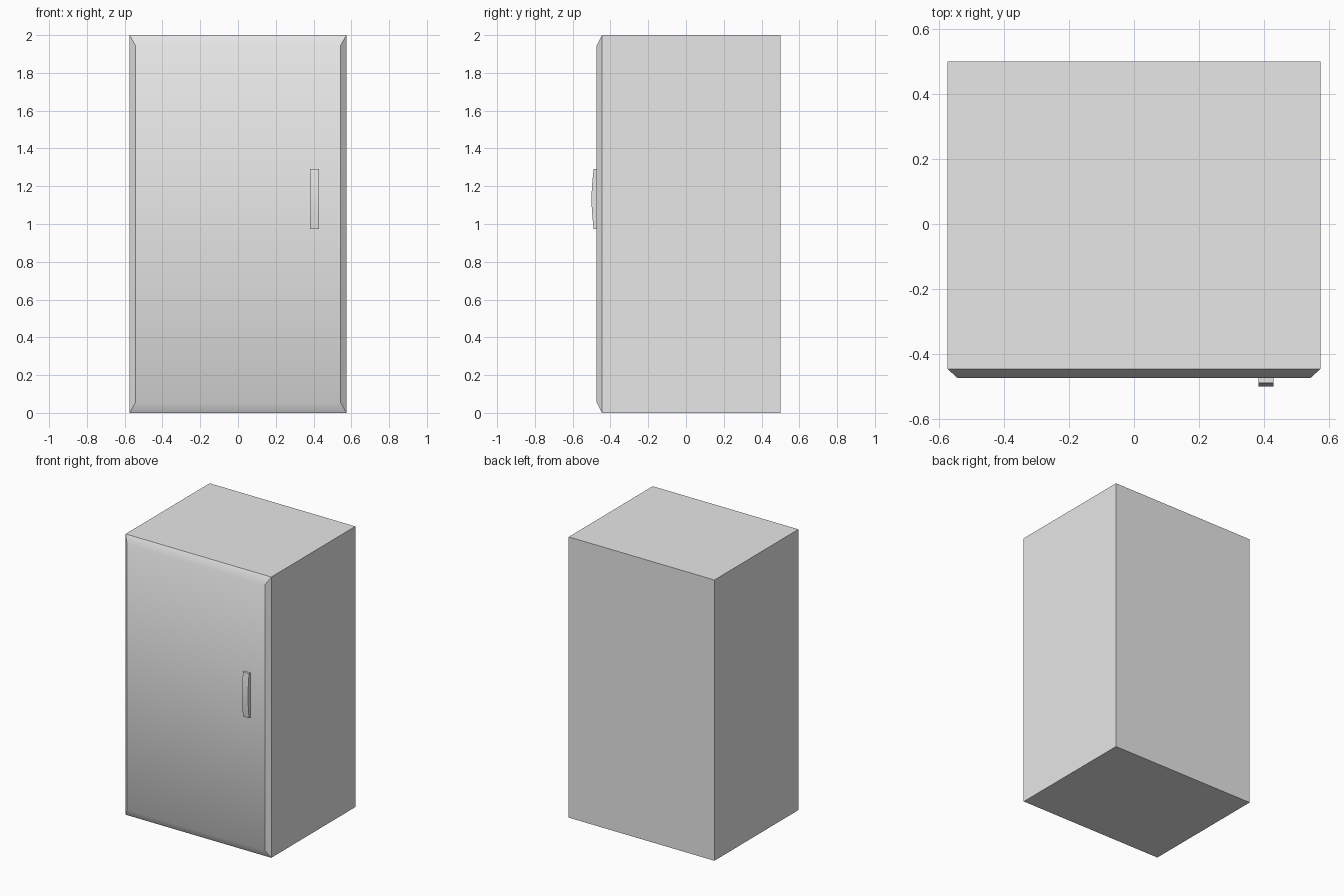
import bpy
import math

if "Cube" in bpy.data.objects:
    bpy.data.objects.remove(bpy.data.objects["Cube"])

grey = bpy.data.materials.new("light_grey")
grey.diffuse_color = (0.8, 0.8, 0.8, 1)
grey.use_nodes = True
grey.node_tree.nodes["Principled BSDF"].inputs["Base Color"].default_value = grey.diffuse_color


def make(name, verts, faces, angle):
    mesh = bpy.data.meshes.new(name)
    mesh.from_pydata(verts, [], faces)
    mesh.materials.append(grey)
    obj = bpy.data.objects.new(name, mesh)
    bpy.context.collection.objects.link(obj)
    bpy.ops.object.select_all(action='DESELECT')
    obj.select_set(True)
    bpy.context.view_layer.objects.active = obj
    bpy.ops.object.mode_set(mode='EDIT')
    bpy.ops.mesh.select_all(action='SELECT')
    bpy.ops.mesh.normals_make_consistent(inside=False)
    bpy.ops.object.mode_set(mode='OBJECT')
    bpy.ops.object.shade_smooth_by_angle(angle=math.radians(angle))
    return obj


# Cabinet body with chamfered door front: three rectangular rings, back to front
rings = [(0.5, 0.574, 0.0), (-0.445, 0.574, 0.0), (-0.473, 0.543, 0.055)]
verts = []
for y, w, inset in rings:
    verts += [(-w, y, inset), (w, y, inset), (w, y, 2 - inset), (-w, y, 2 - inset)]
faces = [(0, 1, 2, 3), (8, 9, 10, 11)]
for r in (0, 4):
    for i in range(4):
        j = (i + 1) % 4
        faces.append((r + i, r + j, r + 4 + j, r + 4 + i))
make("cabinet_body", verts, faces, 32)

# Handle: gently bowed side profile extruded across x
n = 8
profile = [(-0.470, 0.973)]
for i in range(n + 1):
    t = i / n
    profile.append((-0.489 - 0.011 * math.sin(math.pi * t), 0.973 + 0.317 * t))
profile.append((-0.470, 1.290))
m = len(profile)
verts = [(x, y, z) for x in (0.382, 0.429) for y, z in profile]
faces = [tuple(range(m)), tuple(range(m, 2 * m))]
faces += [(i, (i + 1) % m, m + (i + 1) % m, m + i) for i in range(m)]
make("door_handle", verts, faces, 30)
